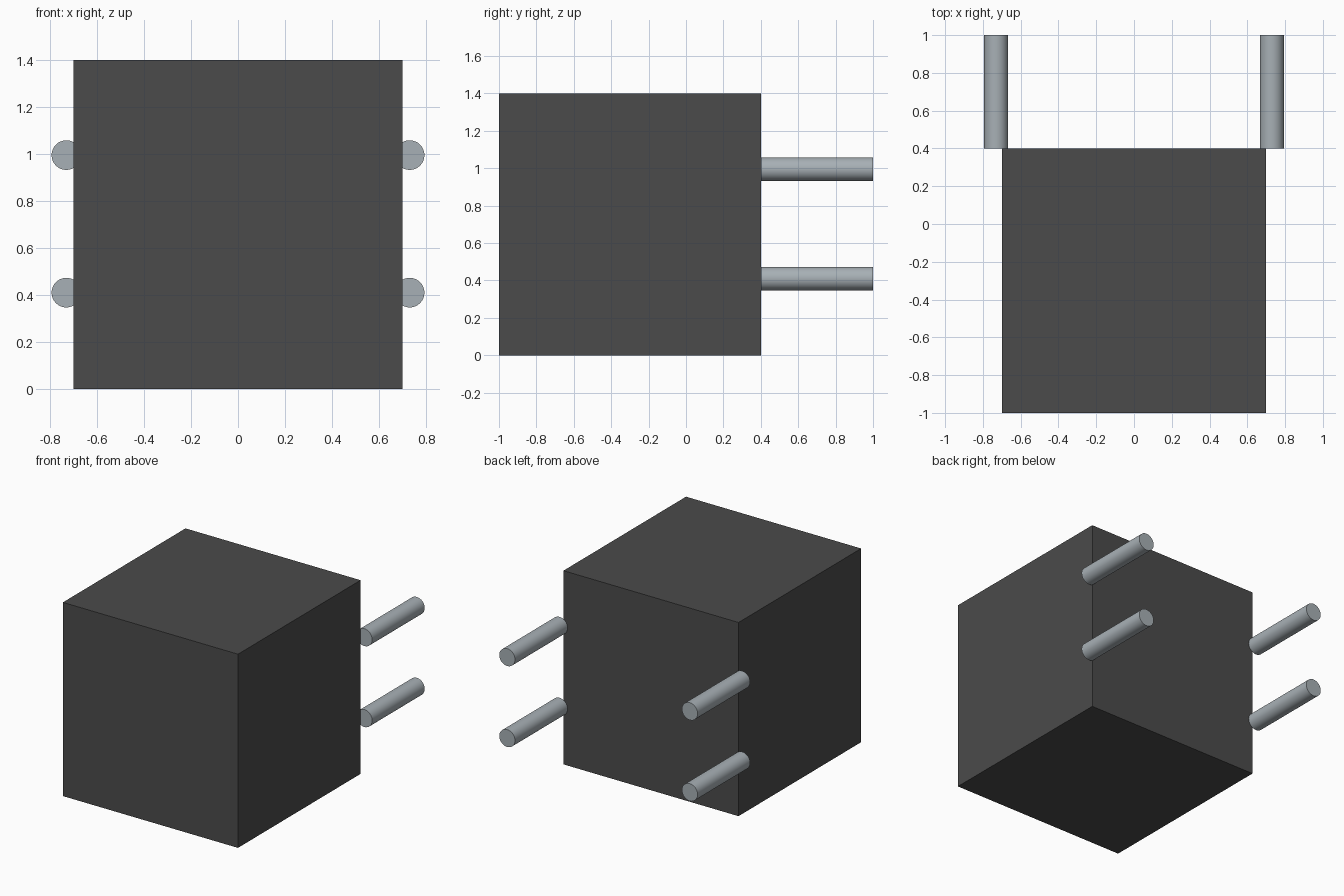
import bpy
import math

cube = bpy.data.objects.get("Cube")
if cube:
    bpy.data.objects.remove(cube, do_unlink=True)


def material(name, color):
    mat = bpy.data.materials.new(name)
    mat.use_nodes = True
    mat.diffuse_color = color
    mat.node_tree.nodes["Principled BSDF"].inputs["Base Color"].default_value = color
    return mat


charcoal = material("charcoal", (0.07, 0.07, 0.07, 1))
steel = material("steel_grey", (0.39, 0.435, 0.465, 1))

# Solid cube body
bpy.ops.mesh.primitive_cube_add(size=1.4, location=(0, -0.3, 0.7))
body = bpy.context.object
body.name = "body"
body.data.materials.append(charcoal)

# Four pegs overhanging the back corners
PEG_RADIUS, PEG_LENGTH = 0.063, 0.6
for side, x in (("left", 0.73), ("right", -0.73)):
    for level, z in (("lower", 0.41), ("upper", 0.995)):
        bpy.ops.mesh.primitive_cylinder_add(
            vertices=32, radius=PEG_RADIUS, depth=PEG_LENGTH,
            location=(x, 0.7, z), rotation=(math.pi / 2, 0, 0))
        peg = bpy.context.object
        peg.name = f"{level}_{side}_peg"
        peg.data.materials.append(steel)
        bpy.ops.object.shade_smooth_by_angle(angle=math.radians(40))
